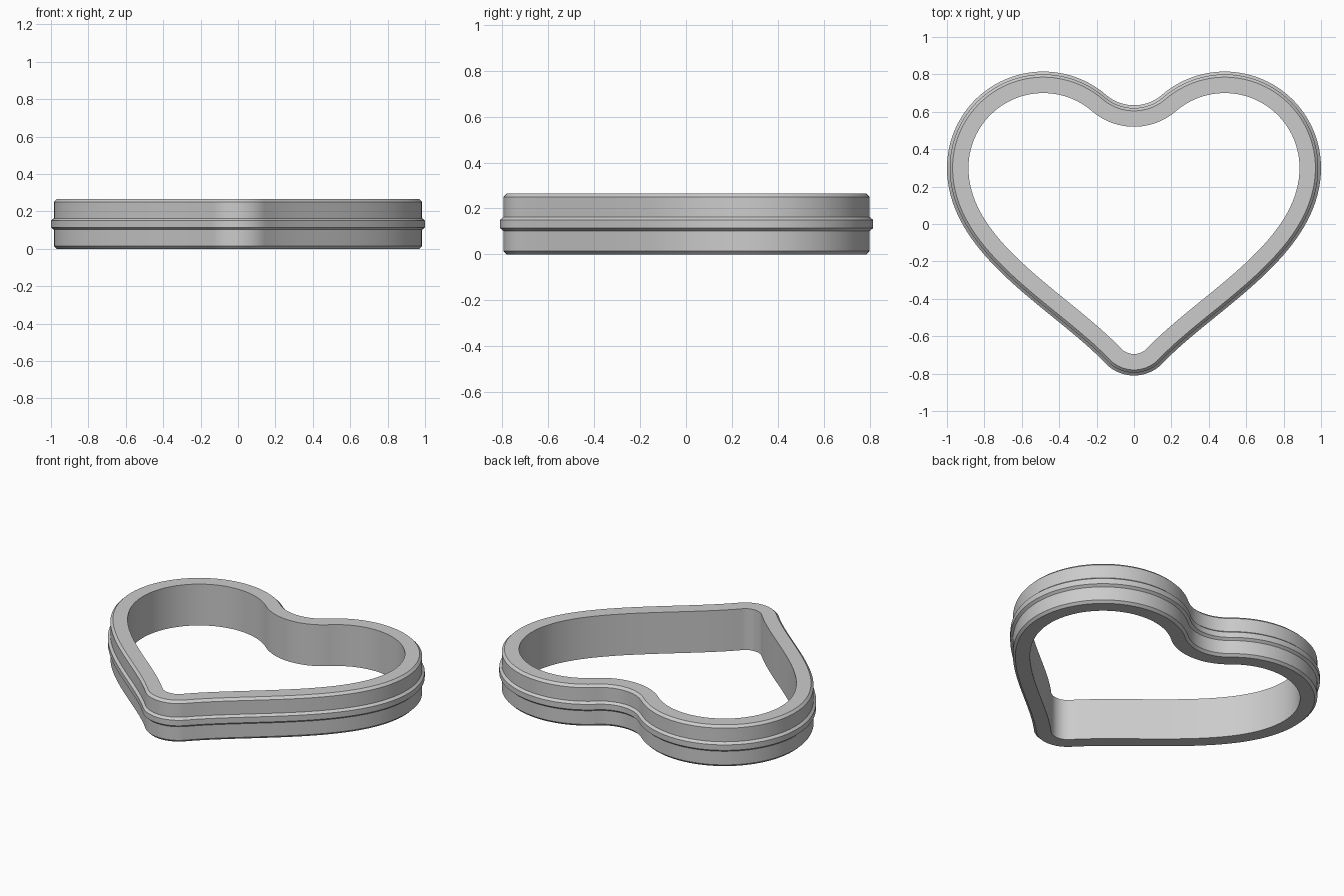
import bpy, bmesh
from math import sin, cos, pi, atan2
from mathutils import Vector
from mathutils.geometry import interpolate_bezier

cube = bpy.data.objects.get("Cube")
if cube:
    bpy.data.objects.remove(cube)

grey = bpy.data.materials.new("plain grey")
grey.use_nodes = True
colour = (0.6, 0.6, 0.6, 1)
grey.diffuse_color = colour
grey.node_tree.nodes["Principled BSDF"].inputs["Base Color"].default_value = colour


def arc(centre, radius, start, end, steps):
    """Points along an arc, leaving out the last one."""
    angles = [start + (end - start) * i / steps for i in range(steps)]
    return [centre + radius * Vector((cos(a), sin(a))) for a in angles]


# Inner heart outline, right half: notch arc, lobe arc, long side, tip arc
lobe, lobe_r, notch_y = Vector((0.485, 0.30)), 0.40, 0.52
drop = notch_y - lobe.y
notch_r = (lobe.x**2 + drop**2 - lobe_r**2) / (2 * (lobe_r - drop))
notch = Vector((0, notch_y + notch_r))
join = atan2(notch.y - lobe.y, notch.x - lobe.x)

side_start, side_end = Vector((0.885, 0.30)), Vector((0.07, -0.665))
handle_a, handle_b = Vector((0.885, -0.10)), Vector((0.35, -0.37))
side = interpolate_bezier(side_start, handle_a, handle_b, side_end, 40)

along = (side_end - handle_b).normalized()
tip_normal = Vector((-along.y, along.x))
tip_r = side_end.x / tip_normal.x
tip = side_end - tip_normal * tip_r
tip_angle = atan2(tip_normal.y, tip_normal.x)

half = arc(notch, notch_r, -pi / 2, join - pi, 16)
half += arc(lobe, lobe_r, join, 0, 48)
half += [Vector(p[:2]) for p in side[:-1]]
half += arc(tip, tip_r, tip_angle, -pi / 2, 12)
half.append(tip - Vector((0, tip_r)))
outline = half + [Vector((-p.x, p.y)) for p in reversed(half[1:-1])]

# Wall cross-section: (distance out from the inner wall, height)
section = [(0, 0), (0.085, 0), (0.10, 0.015), (0.10, 0.102),
           (0.115, 0.115), (0.115, 0.15), (0.10, 0.163),
           (0.10, 0.25), (0.085, 0.265), (0, 0.265)]

# Sweep the section round the outline
bm = bmesh.new()
rings = []
count = len(outline)
for i, p in enumerate(outline):
    ahead = (outline[(i + 1) % count] - p).normalized()
    behind = (p - outline[i - 1]).normalized()
    t = (ahead + behind).normalized()
    out = Vector((-t.y, t.x))
    rings.append([bm.verts.new((*(p + out * d), z)) for d, z in section])
for i, ring in enumerate(rings):
    following = rings[(i + 1) % count]
    for j in range(len(section)):
        k = (j + 1) % len(section)
        bm.faces.new((ring[j], ring[k], following[k], following[j]))
bmesh.ops.recalc_face_normals(bm, faces=bm.faces)
mesh = bpy.data.meshes.new("heart_ring")
bm.to_mesh(mesh)
bm.free()
mesh.materials.append(grey)

heart = bpy.data.objects.new("heart_ring", mesh)
bpy.context.collection.objects.link(heart)
bpy.ops.object.select_all(action="DESELECT")
heart.select_set(True)
bpy.context.view_layer.objects.active = heart
bpy.ops.object.shade_smooth_by_angle(angle=pi / 6)
